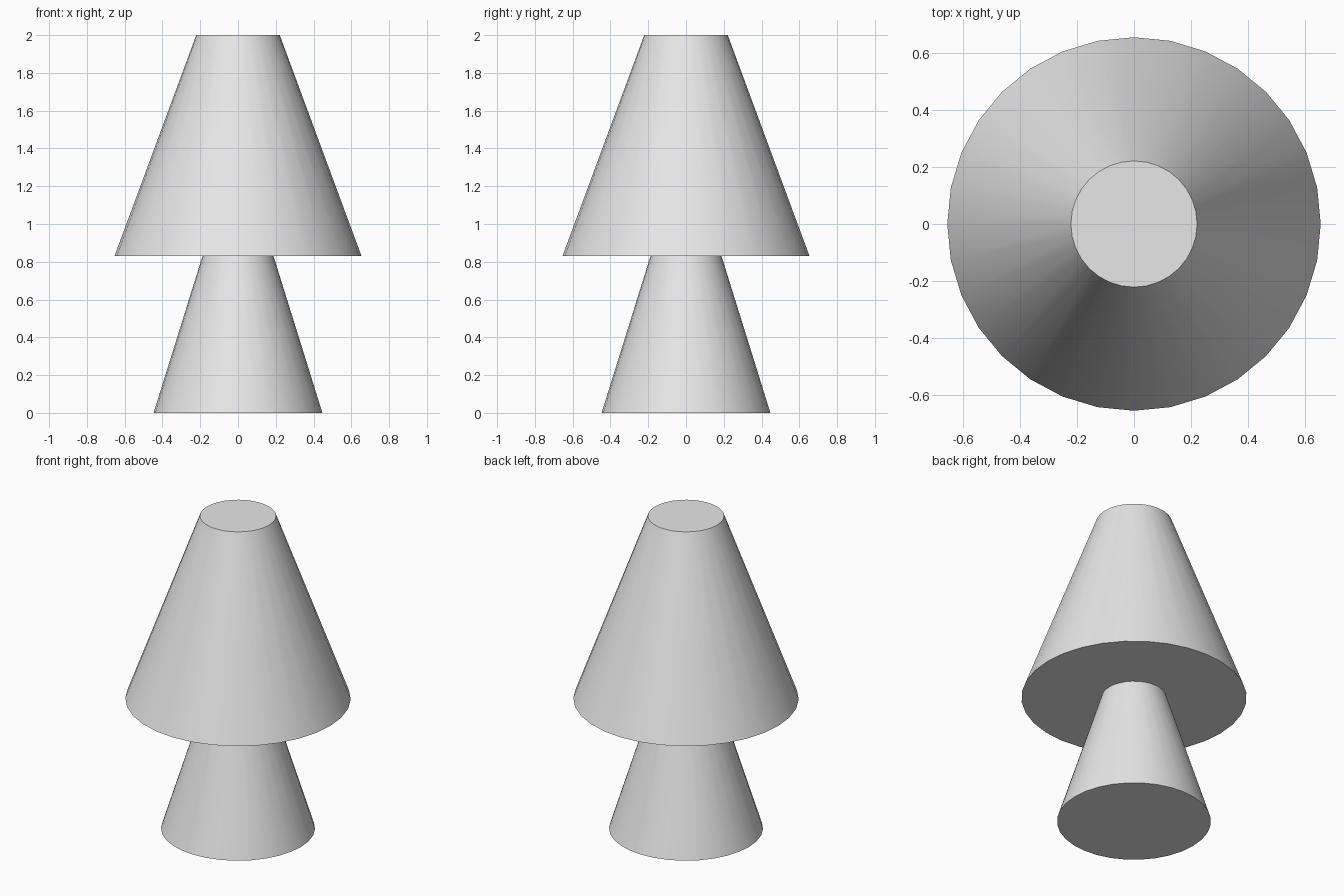
import bpy
import math

cube = bpy.data.objects.get("Cube")
if cube:
    bpy.data.objects.remove(cube, do_unlink=True)

# One plain light grey for the whole lamp
grey = bpy.data.materials.new("light grey")
grey.use_nodes = True
colour = (0.8, 0.8, 0.8, 1)
grey.diffuse_color = colour
grey.node_tree.nodes["Principled BSDF"].inputs["Base Color"].default_value = colour


def tapered_part(name, bottom_radius, top_radius, z_low, z_high):
    """Closed truncated cone standing between two heights."""
    bpy.ops.mesh.primitive_cone_add(
        vertices=32, radius1=bottom_radius, radius2=top_radius,
        depth=z_high - z_low, location=(0, 0, (z_low + z_high) / 2))
    part = bpy.context.object
    part.name = name
    part.data.materials.append(grey)
    bpy.ops.object.shade_smooth_by_angle(angle=math.radians(30))
    return part


# Flared foot, meeting the underside of the shade
tapered_part("lamp_base", 0.447, 0.188, 0, 0.83)

# Closed conical shade
tapered_part("lamp_shade", 0.654, 0.221, 0.83, 2)
